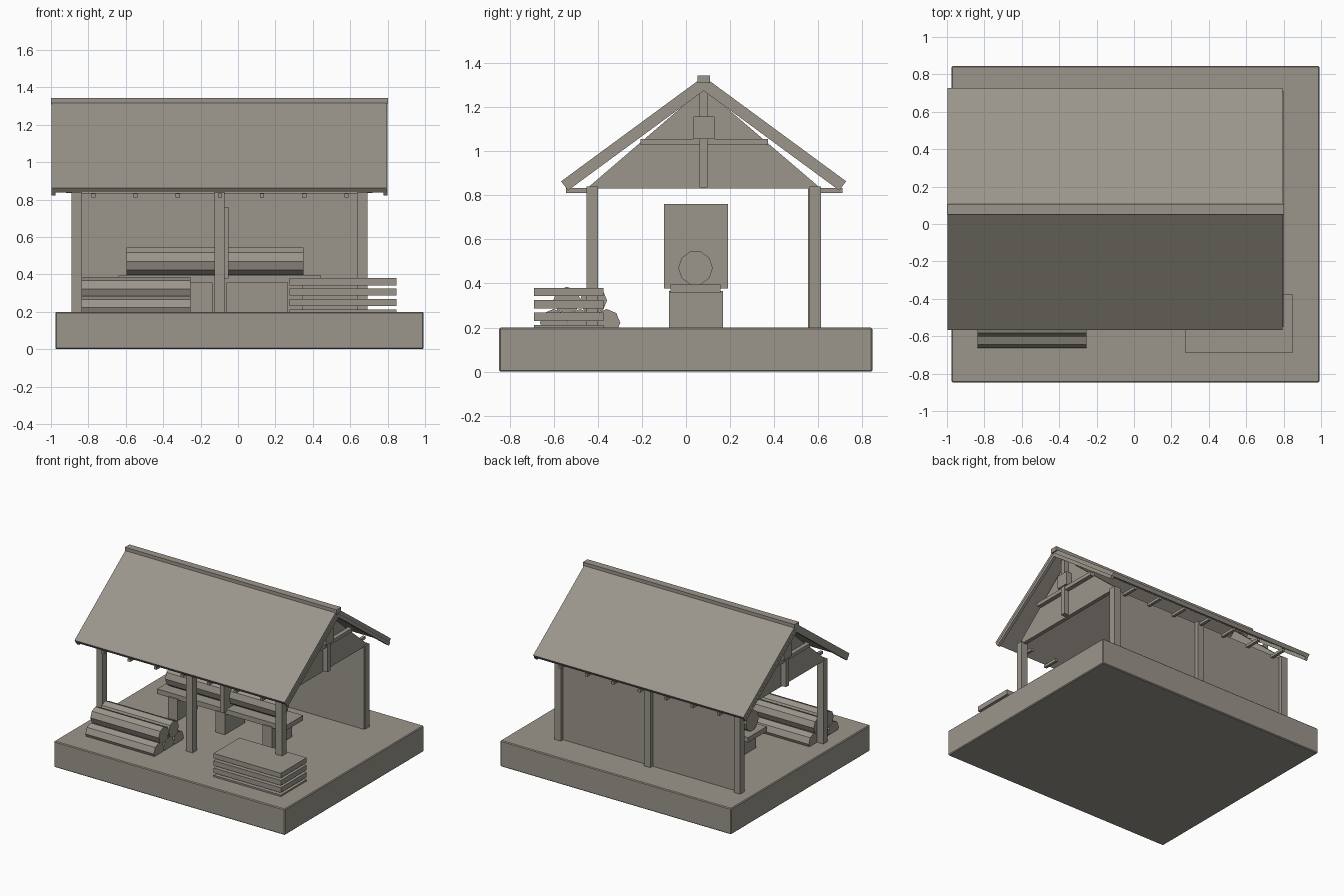
import bpy, bmesh, math
from mathutils import Vector

old = bpy.data.objects.get("Cube")
if old:
    bpy.data.objects.remove(old, do_unlink=True)

COLOUR = (0.33, 0.305, 0.262, 1)
mat = bpy.data.materials.new("warm_grey")
mat.use_nodes = True
mat.diffuse_color = COLOUR
shader = next(n for n in mat.node_tree.nodes if n.type == 'BSDF_PRINCIPLED')
shader.inputs["Base Color"].default_value = COLOUR
shader.inputs["Roughness"].default_value = 0.9


def prism(name, profile, x0, x1):
    """Extrude a closed (y, z) profile along x."""
    bm = bmesh.new()
    face = bm.faces.new([bm.verts.new((x0, y, z)) for y, z in profile])
    ext = bmesh.ops.extrude_face_region(bm, geom=[face])
    moved = [v for v in ext["geom"] if isinstance(v, bmesh.types.BMVert)]
    bmesh.ops.translate(bm, verts=moved, vec=(x1 - x0, 0, 0))
    bmesh.ops.recalc_face_normals(bm, faces=bm.faces)
    mesh = bpy.data.meshes.new(name)
    bm.to_mesh(mesh)
    bm.free()
    mesh.materials.append(mat)
    obj = bpy.data.objects.new(name, mesh)
    bpy.context.collection.objects.link(obj)
    return obj


def box(name, x0, x1, y0, y1, z0, z1):
    return prism(name, [(y0, z0), (y1, z0), (y1, z1), (y0, z1)], x0, x1)


def log(name, x0, x1, y, z, radius, sides):
    ring = [math.tau * i / sides for i in range(sides)]
    return prism(name, [(y + radius * math.cos(a), z + radius * math.sin(a)) for a in ring], x0, x1)


# Ground slab with a slightly eased edge
slab = box("ground_slab", -0.976, 0.992, -0.847, 0.845, 0, 0.2)
ease = slab.modifiers.new("eased_edge", 'BEVEL')
ease.width = 0.006
ease.segments = 1

# Posts and back wall
for i, x in enumerate((-0.89, -0.125, 0.638)):
    box(f"front_post_{i}", x, x + 0.054, -0.452, -0.4, 0.2, 0.84)
    box(f"back_post_{i}", x, x + 0.054, 0.56, 0.612, 0.2, 0.84)
box("back_wall", -0.88, 0.685, 0.553, 0.583, 0.2, 0.835)

# Roof slopes, bargeboards and ridge cap
MID, APEX, SLOPE, RUN = 0.08, 1.338, 0.735, 0.646
inward = Vector((SLOPE, -1)).normalized()


def slope_profile(side, top, bottom):
    """Strip of one roof slope between two depths below its outer plane."""
    pts = []
    for depth, at_eave in ((top, 1), (top, 0), (bottom, 0), (bottom, 1)):
        if at_eave:
            y, z = -RUN + inward.x * depth, APEX - RUN * SLOPE + inward.y * depth
        else:
            y, z = 0, APEX - depth * math.hypot(1, SLOPE)
        pts.append((MID - side * y, z))
    return pts


for label, side in (("front", 1), ("back", -1)):
    side = -side
    prism(f"{label}_roof", slope_profile(side, 0, 0.03), -0.997, 0.794)
    for end, x in (("right", -0.998), ("left", 0.778)):
        prism(f"{label}_{end}_bargeboard", slope_profile(side, 0.027, 0.052), x, x + 0.022)
box("ridge_cap", -1.0, 0.803, 0.052, 0.108, 1.308, 1.343)

# Rafter tails under both eaves
for i in range(7):
    x = -0.784 + i * 0.2255
    box(f"front_rafter_tail_{i}", x, x + 0.022, -0.545, -0.42, 0.811, 0.832)
    box(f"back_rafter_tail_{i}", x, x + 0.022, 0.575, 0.71, 0.811, 0.832)

# Gable panels with king post, collar beam and centre block
for end, x, out in (("left", 0.665, 1), ("right", -0.865, -1)):
    prism(f"{end}_gable", [(-0.45, 0.83), (0.612, 0.83), (MID, 1.285)], x - 0.015, x + 0.015)
    near, far = x + out * 0.01, x + out * 0.055
    box(f"{end}_king_post", near, far, 0.062, 0.098, 0.836, 1.275)
    box(f"{end}_collar_beam", near, far - out * 0.008, -0.207, 0.372, 1.028, 1.056)
    box(f"{end}_centre_block", near, far + out * 0.008, 0.033, 0.13, 1.056, 1.157)

# Workbench carrying a large log in a saw frame
box("bench_top", -0.64, 0.445, -0.07, 0.157, 0.357, 0.395)
for i, x in enumerate((-0.54, -0.138, 0.265)):
    box(f"bench_leg_{i}", x, x + 0.08, -0.078, 0.167, 0.2, 0.365)
log("bench_log", -0.596, 0.35, 0.043, 0.47, 0.078, 10)
box("saw_plate", -0.085, -0.05, -0.1, 0.19, 0.378, 0.76)

# Stacked logs: three below, two on top
for i in range(3):
    log(f"lower_log_{i}", -0.837, -0.254, -0.6 + 0.12 * i, 0.222, 0.062, 8)
for i in range(2):
    log(f"upper_log_{i}", -0.837, -0.254, -0.54 + 0.12 * i, 0.323, 0.062, 8)

# Stacked planks
for i in range(4):
    z = 0.174 + 0.056 * i
    box(f"stacked_plank_{i}", 0.275, 0.848, -0.69, -0.375, z, z + 0.038)
